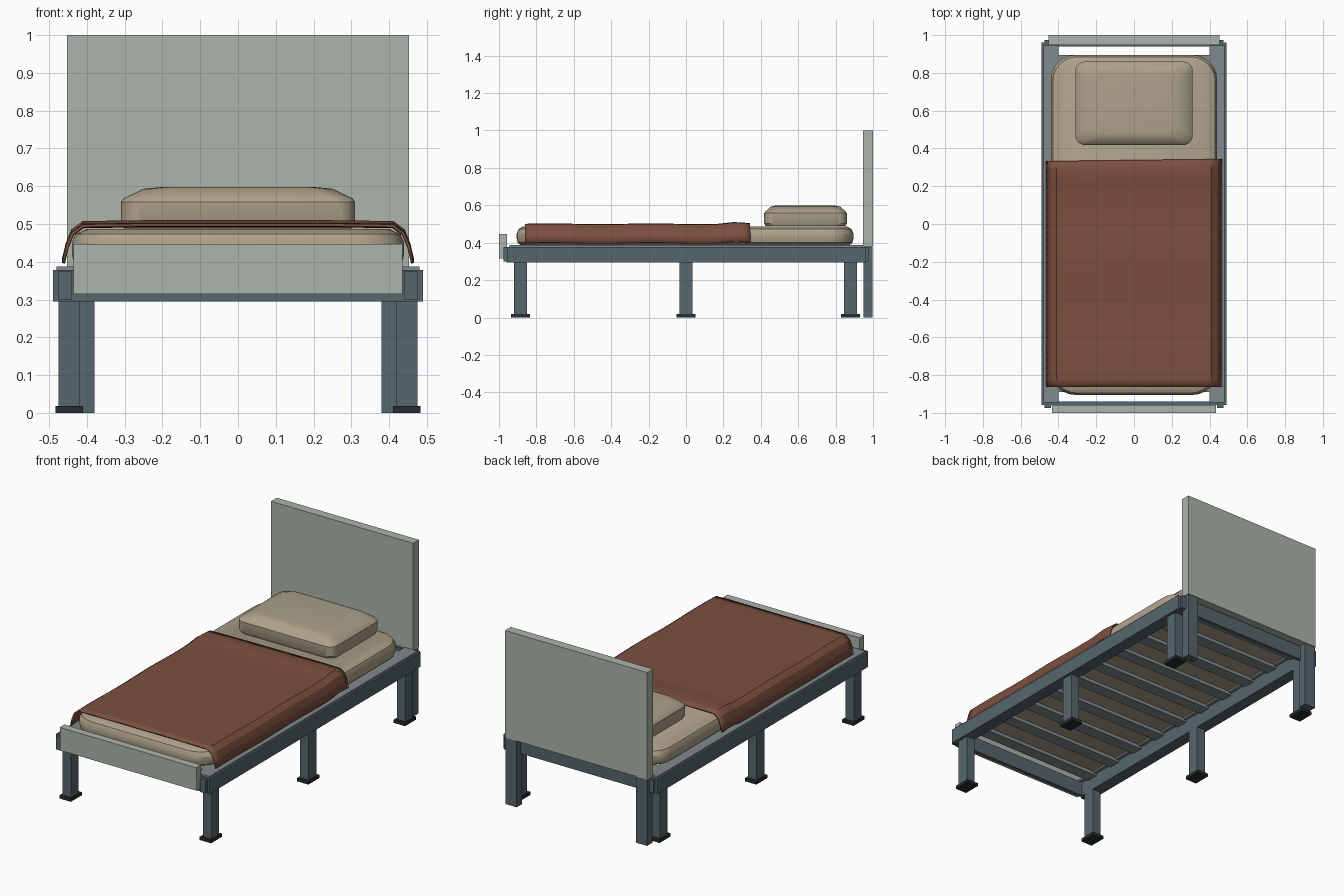
import bpy, bmesh, math

old = bpy.data.objects.get("Cube")
if old:
    bpy.data.objects.remove(old, do_unlink=True)


def material(name, rgb):
    """Flat material from 0-255 display values, stored as linear."""
    lin = [((c / 255 + 0.055) / 1.055) ** 2.4 for c in rgb] + [1]
    m = bpy.data.materials.new(name)
    m.use_nodes = True
    m.diffuse_color = lin
    m.node_tree.nodes["Principled BSDF"].inputs["Base Color"].default_value = lin
    return m


PANEL = material("pale grey panel", (172, 179, 172))
STEEL = material("blue grey steel", (86, 102, 109))
SLAT = material("mid grey slat", (128, 138, 140))
FABRIC = material("beige fabric", (174, 161, 138))
BLANKET = material("rust brown blanket", (124, 79, 63))
RUBBER = material("black rubber", (38, 44, 45))


def finish(name, bm, mat, smooth=False):
    bmesh.ops.recalc_face_normals(bm, faces=bm.faces)
    mesh = bpy.data.meshes.new(name)
    bm.to_mesh(mesh)
    bm.free()
    ob = bpy.data.objects.new(name, mesh)
    bpy.context.collection.objects.link(ob)
    mesh.materials.append(mat)
    if smooth:
        bpy.ops.object.select_all(action="DESELECT")
        ob.select_set(True)
        bpy.context.view_layer.objects.active = ob
        bpy.ops.object.shade_smooth_by_angle(angle=math.radians(30))
    return ob


def box(name, mat, x, y, z):
    """Box from three (low, high) ranges."""
    bm = bmesh.new()
    bmesh.ops.create_cube(bm, size=1)
    for v in bm.verts:
        for i, (lo, hi) in enumerate((x, y, z)):
            v.co[i] = lo if v.co[i] < 0 else hi
    return finish(name, bm, mat)


def pair(name, mat, x, y, z):
    """The same box on the left (+x) and the right (-x)."""
    box(name + "_left", mat, x, y, z)
    box(name + "_right", mat, (-x[1], -x[0]), y, z)


def cushion(name, mat, cy, layers, steps=6):
    """Stack of rounded rectangles: (half x, half y, corner radius, z)."""
    bm = bmesh.new()
    rings = []
    for hx, hy, r, z in layers:
        ring = []
        for q, (sx, sy) in enumerate(((1, 1), (-1, 1), (-1, -1), (1, -1))):
            for k in range(steps + 1):
                a = math.pi / 2 * (q + k / steps)
                ring.append(bm.verts.new((sx * (hx - r) + r * math.cos(a),
                                          cy + sy * (hy - r) + r * math.sin(a), z)))
        rings.append(ring)
    n = len(rings[0])
    for a, b in zip(rings, rings[1:]):
        for i in range(n):
            bm.faces.new((a[i], a[(i + 1) % n], b[(i + 1) % n], b[i]))
    bm.faces.new(rings[0])
    bm.faces.new(rings[-1])
    return finish(name, bm, mat, True)


# Frame rails with pale ledges on top
pair("side_rail", STEEL, (0.42, 0.49), (-0.957, 0.96), (0.295, 0.378))
pair("rail_ledge", SLAT, (0.40, 0.48), (-0.945, 0.945), (0.378, 0.388))
for end, s in (("front", -1), ("back", 1)):
    y = sorted((s * 0.94, s * 0.96))
    box(end + "_rail", STEEL, (-0.42, 0.42), y, (0.295, 0.378))
    pair(end + "_corner_bracket", STEEL, (0.44, 0.475),
         sorted((s * 0.95, s * 0.975)), (0.30, 0.376))

# Slats under the mattress
COUNT = 10
for i in range(COUNT):
    y = -0.855 + 1.715 * i / (COUNT - 1)
    box(f"slat_{i + 1}", SLAT, (-0.42, 0.42), (y - 0.035, y + 0.035), (0.366, 0.386))

# Legs and feet
for name, y in (("front", -0.885), ("middle", 0), ("back", 0.88)):
    pair(name + "_leg", STEEL, (0.42, 0.475), (y - 0.035, y + 0.035), (0.015, 0.30))
    pair(name + "_foot", RUBBER, (0.41, 0.483), (y - 0.05, y + 0.05), (0, 0.018))

# Headboard on its posts, and footboard
box("headboard", PANEL, (-0.453, 0.453), (0.947, 1.0), (0.383, 1.0))
pair("headboard_post", STEEL, (0.38, 0.45), (0.949, 0.997), (0, 0.39))
box("footboard", PANEL, (-0.435, 0.435), (-1.0, -0.957), (0.315, 0.447))

# Mattress and pillow
cushion("mattress", FABRIC, -0.005, (
    (0.415, 0.88, 0.12, 0.388), (0.435, 0.895, 0.13, 0.40), (0.44, 0.90, 0.13, 0.42),
    (0.44, 0.90, 0.13, 0.45), (0.43, 0.89, 0.13, 0.473), (0.40, 0.865, 0.12, 0.487)))
cushion("pillow", FABRIC, 0.639, (
    (0.302, 0.213, 0.05, 0.488), (0.31, 0.221, 0.05, 0.503), (0.31, 0.221, 0.05, 0.558),
    (0.303, 0.214, 0.05, 0.568), (0.25, 0.185, 0.06, 0.593), (0.20, 0.16, 0.06, 0.598)))

# Blanket draped over the sides, with a soft fold near the pillow
half = ((0.462, 0.398), (0.452, 0.44), (0.438, 0.474), (0.41, 0.495), (0.25, 0.497))
section = [(-x, z) for x, z in half] + [(0, 0.497)] + list(reversed(half))
bm = bmesh.new()
rows = []
ROWS = 30
for j in range(ROWS + 1):
    t = j / ROWS
    y = -0.862 + 1.2 * t
    lift = 0.002 * math.sin(14 * t) + 0.008 * math.exp(-((y - 0.26) / 0.06) ** 2)
    rows.append([bm.verts.new((x, y + 0.012 * t * x, z + lift)) for x, z in section])
for a, b in zip(rows, rows[1:]):
    for i in range(len(section) - 1):
        bm.faces.new((a[i], a[i + 1], b[i + 1], b[i]))
blanket = finish("blanket", bm, BLANKET, True)
solid = blanket.modifiers.new("thickness", "SOLIDIFY")
solid.thickness = 0.008
solid.offset = 0
